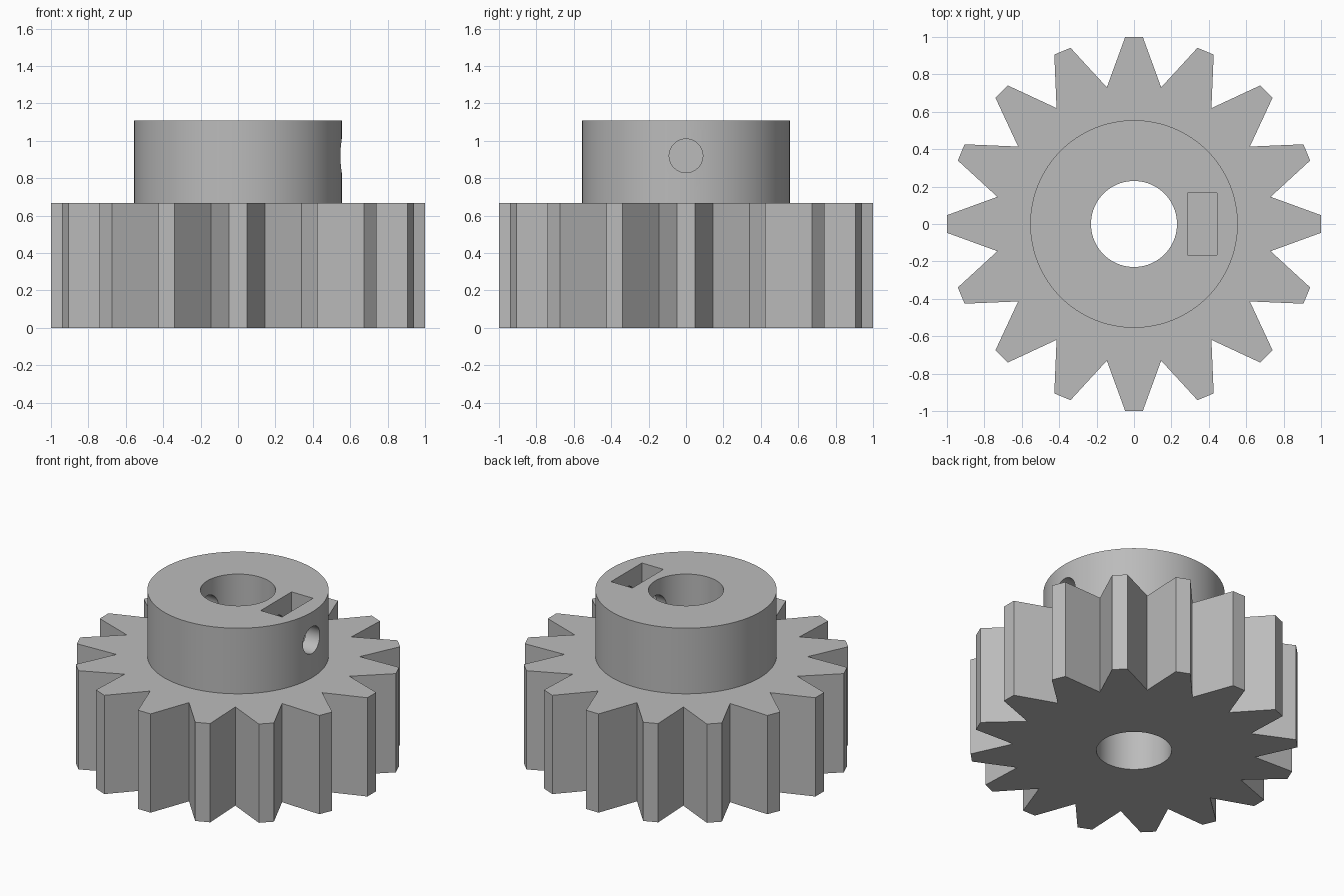
import bpy, bmesh, math
from mathutils import Matrix, Vector

cube = bpy.data.objects.get("Cube")
if cube:
    bpy.data.objects.remove(cube, do_unlink=True)

TEETH = 16
GEAR_TOP, HUB_TOP = 0.667, 1.11
HOLE_Z = 0.92

grey = bpy.data.materials.new("plain grey")
grey.use_nodes = True
grey.diffuse_color = (0.5, 0.5, 0.5, 1)
grey.node_tree.nodes["Principled BSDF"].inputs["Base Color"].default_value = (0.5, 0.5, 0.5, 1)


def add_object(name, bm):
    bmesh.ops.recalc_face_normals(bm, faces=bm.faces[:])
    mesh = bpy.data.meshes.new(name)
    bm.to_mesh(mesh)
    bm.free()
    mesh.materials.append(grey)
    obj = bpy.data.objects.new(name, mesh)
    bpy.context.collection.objects.link(obj)
    return obj


def cylinder(name, radius, low, high, segments=96, turn=Matrix()):
    """Cylinder along z from low to high, then turned into place."""
    bm = bmesh.new()
    bmesh.ops.create_cone(bm, cap_ends=True, segments=segments, radius1=radius, radius2=radius,
                          depth=high - low, matrix=turn @ Matrix.Translation((0, 0, (low + high) / 2)))
    return add_object(name, bm)


def box(name, x, y, z):
    bm = bmesh.new()
    size = [b - a for a, b in (x, y, z)]
    centre = [(a + b) / 2 for a, b in (x, y, z)]
    bmesh.ops.create_cube(bm, size=1, matrix=Matrix.Translation(centre) @ Matrix.Diagonal((*size, 1)))
    return add_object(name, bm)


def toothed_prism(name, height, tip, half_width, root):
    """Each tooth has a flat tip and shares a pointed valley with the next one."""
    bm = bmesh.new()
    step = math.tau / TEETH
    valley = (root * math.cos(step / 2), root * math.sin(step / 2), 0)
    outline = []
    for i in range(TEETH):
        turn = Matrix.Rotation(i * step, 3, 'Z')
        for point in ((tip, -half_width, 0), (tip, half_width, 0), valley):
            outline.append(bm.verts.new(turn @ Vector(point)))
    base = bm.faces.new(outline)
    extruded = bmesh.ops.extrude_face_region(bm, geom=[base], use_keep_orig=True)["geom"]
    bmesh.ops.translate(bm, vec=(0, 0, height),
                        verts=[v for v in extruded if isinstance(v, bmesh.types.BMVert)])
    return add_object(name, bm)


# Toothed body, with hub joined and holes cut
gear = toothed_prism("gear", GEAR_TOP, 1.0, 0.047, 0.745)
sideways = Matrix.Translation((0, 0, HOLE_Z)) @ Matrix.Rotation(math.pi / 2, 4, 'Y')
tools = [
    ('UNION', cylinder("hub", 0.555, 0.3, HUB_TOP, 128)),
    ('DIFFERENCE', cylinder("shaft_bore", 0.23, -0.2, 1.4)),
    ('DIFFERENCE', box("nut_slot", (0.285, 0.445), (-0.165, 0.165), (0.755, 1.4))),
    ('DIFFERENCE', cylinder("set_screw_hole", 0.09, -0.4, 0.8, 48, sideways)),
]
for operation, tool in tools:
    tool.hide_render = True
    mod = gear.modifiers.new(tool.name, 'BOOLEAN')
    mod.operation, mod.object, mod.solver = operation, tool, 'EXACT'

# Bake the booleans and drop the helpers
bpy.context.view_layer.update()
result = bpy.data.meshes.new_from_object(gear.evaluated_get(bpy.context.evaluated_depsgraph_get()))
gear.modifiers.clear()
gear.data = result
for _, tool in tools:
    bpy.data.objects.remove(tool, do_unlink=True)

# Round walls smooth, teeth and rims crisp
bpy.ops.object.select_all(action='DESELECT')
gear.select_set(True)
bpy.context.view_layer.objects.active = gear
bpy.ops.object.shade_smooth_by_angle(angle=math.radians(20))
